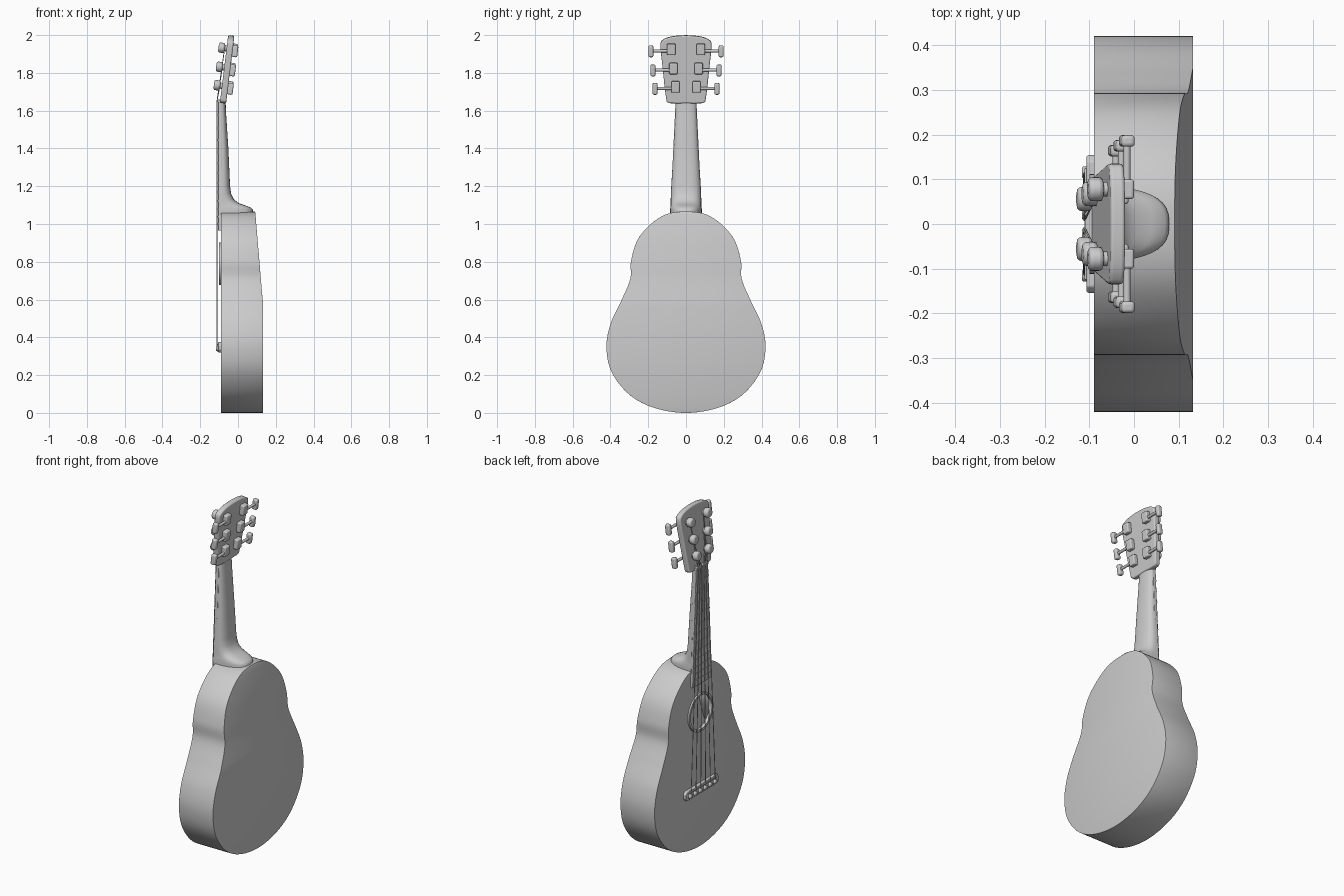
import bpy, bmesh, math
from mathutils import Matrix, Vector

if bpy.data.objects.get("Cube"):
    bpy.data.objects.remove(bpy.data.objects["Cube"], do_unlink=True)

grey = bpy.data.materials.new("plain grey")
grey.use_nodes = True
grey.diffuse_color = (0.6, 0.6, 0.6, 1)
grey.node_tree.nodes["Principled BSDF"].inputs["Base Color"].default_value = (0.6, 0.6, 0.6, 1)


def finish(name, bm, bevel=0, matrix=None, segments=3):
    bmesh.ops.recalc_face_normals(bm, faces=bm.faces)
    mesh = bpy.data.meshes.new(name)
    bm.to_mesh(mesh)
    bm.free()
    mesh.materials.append(grey)
    ob = bpy.data.objects.new(name, mesh)
    bpy.context.collection.objects.link(ob)
    if matrix:
        ob.matrix_world = matrix
    if bevel:
        mod = ob.modifiers.new("bevel", 'BEVEL')
        mod.width, mod.segments, mod.limit_method = bevel, segments, 'ANGLE'
        mod.angle_limit = math.radians(40)
    return ob


def smooth(ob, angle=40):
    bpy.ops.object.select_all(action='DESELECT')
    ob.select_set(True)
    bpy.context.view_layer.objects.active = ob
    bpy.ops.object.shade_smooth_by_angle(angle=math.radians(angle))
    return ob


def spline(pts, steps):
    # Smooth half outline; both ends lie on the mirror line
    first, last = pts[1], pts[-2]
    p = [Vector(q) for q in [(-first[0], first[1])] + pts + [(-last[0], last[1])]]
    out = []
    for a, b, c, d in zip(p, p[1:], p[2:], p[3:]):
        for i in range(steps):
            t = i / steps
            out.append(0.5 * (2 * b + (c - a) * t + (2 * a - 5 * b + 4 * c - d) * t**2
                              + (3 * b - a - 3 * c + d) * t**3))
    return out + [p[-2]]


def plate(name, half, x0, x1, bevel=0, matrix=None):
    # Symmetrical flat part, extruded along x from a half outline in (y, z)
    ring = list(half) + [(-y, z) for y, z in reversed(half) if abs(y) > 1e-5]
    bm = bmesh.new()
    face = bm.faces.new([bm.verts.new((x0, y, z)) for y, z in ring])
    ext = bmesh.ops.extrude_face_region(bm, geom=[face])["geom"]
    bmesh.ops.translate(bm, vec=(x1 - x0, 0, 0), verts=[v for v in ext if isinstance(v, bmesh.types.BMVert)])
    return smooth(finish(name, bm, bevel, matrix))


def box(name, pos, size, bevel=0, matrix=None):
    bm = bmesh.new()
    bmesh.ops.create_cube(bm, size=1, matrix=Matrix.Translation(pos) @ Matrix.Diagonal((*size, 1)))
    return smooth(finish(name, bm, bevel, matrix))


def rod(name, pos, radius, length, axis='X', bevel=0, matrix=None, sides=20):
    turn = Matrix.Rotation(math.pi / 2, 4, 'Y' if axis == 'X' else 'X')
    bm = bmesh.new()
    bmesh.ops.create_cone(bm, cap_ends=True, segments=sides, radius1=radius, radius2=radius,
                          depth=length, matrix=Matrix.Translation(pos) @ turn)
    return smooth(finish(name, bm, bevel, matrix))


# Body: mirrored outline with a back that tapers towards the neck
FRONT = -0.09
half = spline([(0, 1.066), (0.13, 1.04), (0.245, 0.935), (0.29, 0.81), (0.295, 0.71),
               (0.34, 0.6), (0.4, 0.47), (0.421, 0.345), (0.393, 0.215), (0.298, 0.095),
               (0.166, 0.026), (0, 0)], 7)
bm = bmesh.new()
rows = []
for y, z in half:
    back = 0.132 - 0.041 * max(0, (z - 0.58) / 0.486)
    row = [[bm.verts.new((x, s * y, z)) for x in (FRONT, back)] for s in (1, -1)]
    rows.append(row)
for (a, b), (c, d) in zip(rows, rows[1:]):
    bm.faces.new((a[0], a[1], c[1], c[0]))
    bm.faces.new((b[0], b[1], d[1], d[0]))
    for k in (0, 1):
        bm.faces.new((a[k], c[k], d[k], b[k]))
bmesh.ops.remove_doubles(bm, verts=bm.verts, dist=1e-5)
body = finish("body", bm, 0.007)
shell = body.modifiers.new("shell", 'SOLIDIFY')
shell.thickness, shell.offset = 0.01, -1

# Sound hole cut through the front only
HOLE_Z = 0.79
cutter = rod("hole_cutter", (FRONT, 0, HOLE_Z), 0.1, 0.06, sides=48)
cut = body.modifiers.new("hole", 'BOOLEAN')
cut.operation, cut.object, cut.solver = 'DIFFERENCE', cutter, 'EXACT'
bpy.context.view_layer.objects.active = body
for mod in list(body.modifiers):
    bpy.ops.object.modifier_apply(modifier=mod.name)
bpy.data.objects.remove(cutter, do_unlink=True)
smooth(body, 35)

# Raised ring around the sound hole
bm = bmesh.new()
loops = []
for r, x in ((0.098, -0.085), (0.098, -0.1), (0.112, -0.1), (0.112, -0.085)):
    loops.append([bm.verts.new((x, r * math.cos(i * math.pi / 24), HOLE_Z + r * math.sin(i * math.pi / 24)))
                  for i in range(48)])
for p, q in zip(loops, loops[1:] + loops[:1]):
    for i in range(48):
        j = (i + 1) % 48
        bm.faces.new((p[i], p[j], q[j], q[i]))
smooth(finish("sound_hole_ring", bm))

# Neck and heel: D-shaped sections (height, half width, back)
bm = bmesh.new()
sections = [(1.03, 0.084, 0.078), (1.075, 0.084, 0.079), (1.086, 0.083, 0.07), (1.098, 0.082, 0.04),
            (1.11, 0.081, 0.005), (1.13, 0.081, -0.022), (1.16, 0.08, -0.036), (1.2, 0.078, -0.042),
            (1.4, 0.066, -0.051), (1.6, 0.056, -0.064), (1.67, 0.055, -0.066)]
rings = []
for z, w, back in sections:
    ring = []
    for i in range(21):
        c, s = math.cos(i * math.pi / 20), math.sin(i * math.pi / 20)
        ring.append(bm.verts.new((-0.093 + (back + 0.093) * abs(s)**0.75,
                                  math.copysign(w * abs(c)**0.75, c), z)))
    rings.append(ring)
for p, q in zip(rings, rings[1:]):
    for i in range(21):
        bm.faces.new((p[i], p[(i + 1) % 21], q[(i + 1) % 21], q[i]))
bm.faces.new(rings[0])
bm.faces.new(rings[-1])
smooth(finish("neck", bm), 50)

# Fretboard, frets and nut
plate("fretboard", [(0.055, 1.65), (0.088, 0.965)], -0.105, -0.085, 0.002)
for i in range(1, 17):
    z = 0.35 + 1.3 * 0.5**(i / 12)
    if z > 0.98:
        box("fret", (-0.105, 0, z), (0.005, 2 * (0.055 + 0.048 * (1.65 - z)), 0.006))
box("nut", (-0.097, 0, 1.652), (0.026, 0.11, 0.014), 0.003)

# Bridge with saddle and string pins
plate("bridge", [(0.14, 0.375), (0.154, 0.36), (0.154, 0.335), (0.14, 0.32)], -0.106, -0.085, 0.004)
box("saddle", (-0.106, 0, 0.362), (0.01, 0.25, 0.008), 0.002)
slots = [(i - 2.5) / 2.5 for i in range(6)]
for s in slots:
    rod("bridge_pin", (-0.105, s * 0.115, 0.34), 0.014, 0.024, bevel=0.006, sides=16)

# Tilted headstock
HEAD = Matrix.Translation((-0.08, 0, 1.64)) @ Matrix.Rotation(math.radians(7), 4, 'Y')
plate("headstock", spline([(0, 0.361), (0.07, 0.356), (0.118, 0.34), (0.135, 0.31), (0.125, 0.2),
                           (0.107, 0.04), (0.096, 0.005), (0.06, 0), (0, 0)], 5), -0.016, 0.017, 0.007, HEAD)

# Tuners: post, gear box, shaft and button on each side
ends = {}
for k, (y, z) in enumerate(((0.056, 0.09), (0.067, 0.188), (0.078, 0.29))):
    for side in (1, -1):
        rod("tuner_post", (-0.03, side * y, z), 0.016, 0.05, bevel=0.002, matrix=HEAD)
        rod("post_cap", (-0.042, side * y, z), 0.027, 0.034, bevel=0.01, matrix=HEAD)
        box("gear_box", (0.027, side * y, z), (0.03, 0.044, 0.06), 0.006, HEAD)
        rod("tuner_shaft", (0.03, side * (y + 0.055), z - 0.008), 0.008, 0.11, 'Y', matrix=HEAD, sides=12)
        box("tuner_button", (0.03, side * (y + 0.108), z - 0.01), (0.03, 0.026, 0.062), 0.008, HEAD)
        ends[side, k] = HEAD @ Vector((-0.026, side * (y - 0.016), z))

# Strings from bridge over the nut to the posts
curve = bpy.data.curves.new("strings", 'CURVE')
curve.dimensions, curve.bevel_depth, curve.bevel_resolution = '3D', 0.0022, 1
curve.materials.append(grey)
for i, s in enumerate(slots):
    post = ends[(1 if s > 0 else -1), (i - 3 if i > 2 else 2 - i)]
    line = curve.splines.new('POLY')
    path = [(-0.108, s * 0.115, 0.34), (-0.112, s * 0.112, 0.362), (-0.111, s * 0.043, 1.652), post]
    line.points.add(len(path) - 1)
    for point, co in zip(line.points, path):
        point.co = (*co, 1)
bpy.context.collection.objects.link(bpy.data.objects.new("strings", curve))
